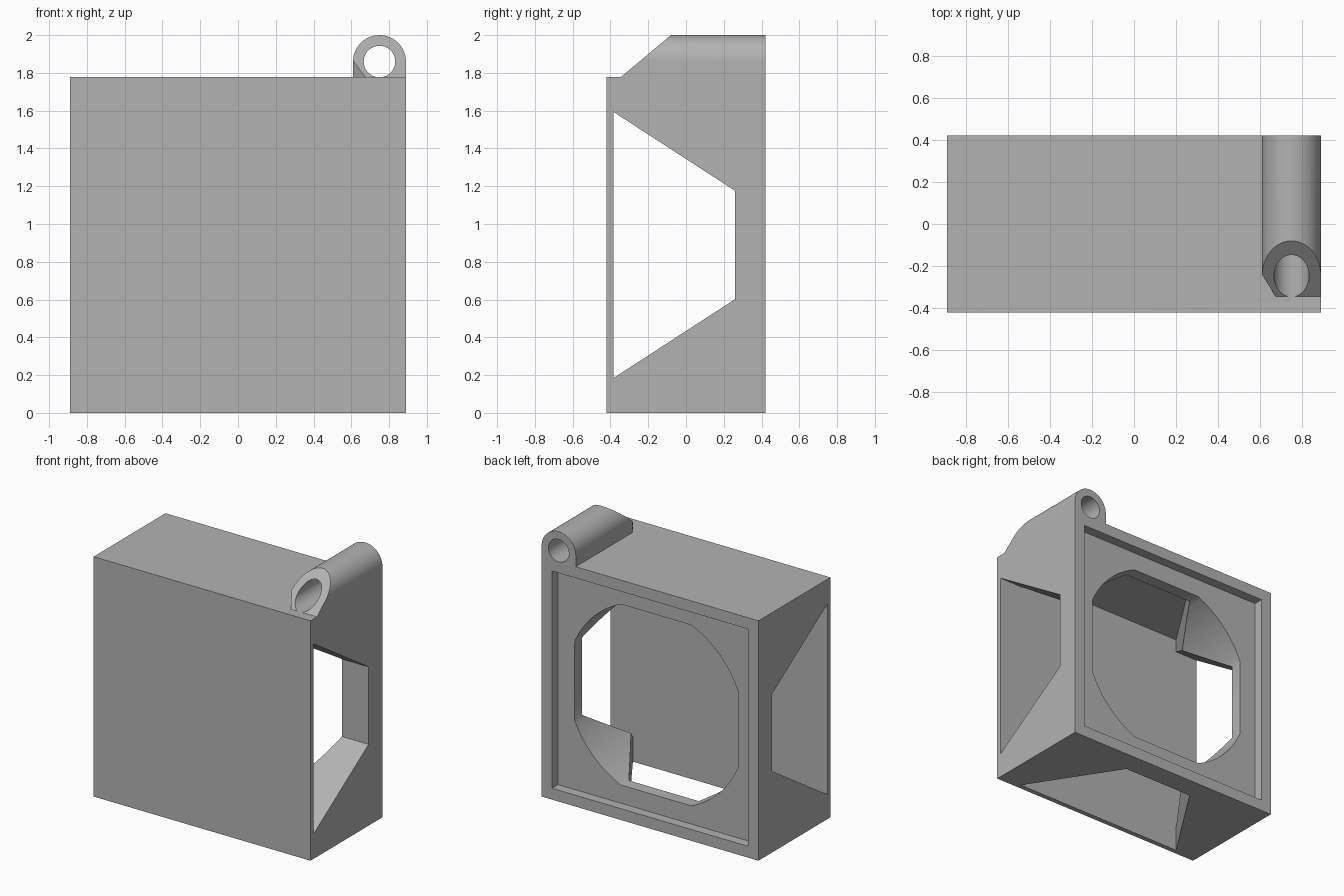
import bpy, bmesh
from math import atan2, cos, sin, pi, hypot, radians
from mathutils import Vector

cube = bpy.data.objects.get("Cube")
if cube:
    bpy.data.objects.remove(cube, do_unlink=True)

HALF = 0.889          # half width of the square housing
MID = HALF            # height of the duct axis
DEPTH = 0.421         # half depth of the housing
INNER = -0.385        # inside of the front plate
LIP = 0.26            # inside of the rear wall

grey = bpy.data.materials.new("light_grey")
grey.use_nodes = True
colour = (0.45, 0.45, 0.45, 1)
grey.diffuse_color = colour
grey.node_tree.nodes["Principled BSDF"].inputs["Base Color"].default_value = colour


def prism(name, outline, axis, lo, hi):
    """Extrude a 2D outline along an axis; the outline uses the other two axes in order."""
    bm = bmesh.new()
    rings = []
    for d in (lo, hi):
        ring = []
        for p in outline:
            co = list(p)
            co.insert("xyz".index(axis), d)
            ring.append(bm.verts.new(Vector(co)))
        rings.append(ring)
    a, b = rings
    bm.faces.new(a)
    bm.faces.new(b[::-1])
    for i in range(len(a)):
        j = (i + 1) % len(a)
        bm.faces.new((a[i], b[i], b[j], a[j]))
    bmesh.ops.recalc_face_normals(bm, faces=bm.faces)
    mesh = bpy.data.meshes.new(name)
    bm.to_mesh(mesh)
    bm.free()
    mesh.materials.append(grey)
    obj = bpy.data.objects.new(name, mesh)
    bpy.context.collection.objects.link(obj)
    return obj


def combine(target, tool, operation):
    """Apply a boolean and discard the tool."""
    bpy.context.view_layer.objects.active = target
    mod = target.modifiers.new(operation, 'BOOLEAN')
    mod.operation = operation
    mod.solver = 'EXACT'
    mod.object = tool
    bpy.ops.object.modifier_apply(modifier=mod.name)
    bpy.data.objects.remove(tool, do_unlink=True)


def rect(u0, u1, v0, v1):
    return [(u0, v0), (u1, v0), (u1, v1), (u0, v1)]


def arc(cx, cz, r, start, end, steps):
    return [(cx + r * cos(start + (end - start) * i / steps),
             cz + r * sin(start + (end - start) * i / steps)) for i in range(steps + 1)]


# Housing block
housing = prism("fan_duct_housing", rect(-HALF, HALF, 0, 2 * HALF), "y", -DEPTH, DEPTH)

# Tube holder on top: arch section with a sloped front and one clipped corner
TX, TZ, TR = 0.749, 1.86, 0.14
arch = [(TX + TR, 1.7)] + arc(TX, TZ, TR, 0, pi, 32) + [(TX - TR, 1.7)]
holder = prism("tube_holder", arch, "y", -0.345, DEPTH)
slope = prism("slope_cutter", [(-0.345, 2 * HALF), (-0.08, 2.0), (0.04, 2.1), (-0.6, 2.1),
                               (-0.6, 2 * HALF)], "x", 0, 2)
combine(holder, slope, 'DIFFERENCE')
corner = prism("corner_cutter", [(0.605, -0.235), (0.674, -0.345), (0.674, -0.5), (0.5, -0.5),
                                 (0.5, -0.235)], "z", 2 * HALF, 2.1)
combine(holder, corner, 'DIFFERENCE')
combine(housing, holder, 'UNION')
bore = prism("bore_cutter", arc(TX, TZ, 0.0835, 0, 2 * pi * 39 / 40, 39), "y", -0.37, 0.6)
combine(housing, bore, 'DIFFERENCE')

# Shallow square recess in the back
combine(housing, prism("recess_cutter", rect(-0.805, 0.805, MID - 0.805, MID + 0.805),
                       "y", 0.35, 0.6), 'DIFFERENCE')

# Round chamber with four flattened sides
side, flat = 0.67, 0.287
first = atan2(flat, side)
chamber = []
for q in range(4):
    turn = q * pi / 2
    chamber += arc(0, MID, hypot(side, flat), turn + first, turn + pi / 2 - first, 16)
combine(housing, prism("chamber_cutter", chamber, "y", INNER, 0.5), 'DIFFERENCE')

# Tapered side ports, and a bottom port that ends under the closed top
port = [(-0.705, INNER), (0.705, INNER), (flat, LIP), (-flat, LIP)]
side_port = prism("side_port_cutter", [(y, MID + w) for w, y in port], "x", -1, 1)
combine(housing, side_port, 'DIFFERENCE')
combine(housing, prism("bottom_port_cutter", port, "z", -0.1, 1.69), 'DIFFERENCE')

# Smooth curved walls, crisp edges
bpy.ops.object.select_all(action='DESELECT')
housing.select_set(True)
bpy.context.view_layer.objects.active = housing
bpy.ops.object.shade_smooth_by_angle(angle=radians(25))
